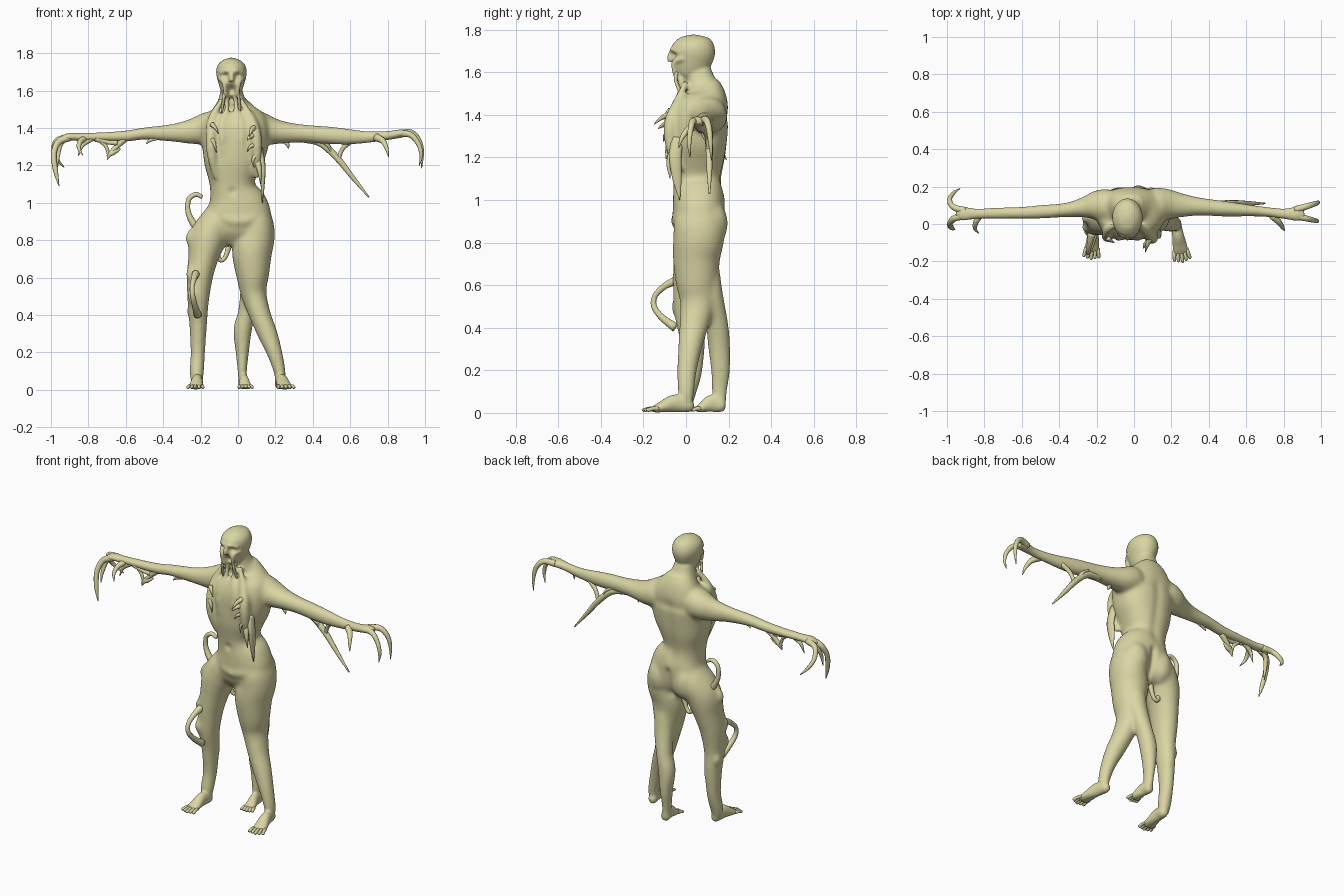
import bpy, bmesh, math
from mathutils import Vector

skin = bpy.data.materials.new("pale_olive_skin")
skin.diffuse_color = (0.70, 0.67, 0.37, 1)


def spline(pts, n):
    """Catmull-Rom through points that also carry their radii."""
    p = [Vector(q if len(q) == 5 else (*q, q[3])) for q in pts]
    p = [2 * p[0] - p[1]] + p + [2 * p[-1] - p[-2]]
    out = []
    for i in range(1, len(p) - 2):
        a, b, c, d = p[i - 1:i + 3]
        for k in range(n):
            t = k / n
            out.append(0.5 * (2 * b + (c - a) * t + (2 * a - 5 * b + 4 * c - d) * t * t
                              + (3 * b - a - 3 * c + d) * t ** 3))
    return out + [p[-2]]


def tube(bm, pts, sides=24, n=5, box=1.0):
    """Closed oval tube; points are x, y, z, radius across, radius deep; box < 1 squares it."""
    path = spline(pts, n)
    pos = [Vector(q[:3]) for q in path]
    chord = (pos[-1] - pos[0]).normalized()
    u = Vector((0, 1, 0)) if abs(chord.x) > 0.7 else Vector((1, 0, 0))
    rings = []

    def wave(c):
        return math.copysign(abs(c) ** box, c)
    for i, q in enumerate(path):
        t = (pos[min(i + 1, len(pos) - 1)] - pos[max(i - 1, 0)]).normalized()
        u = (u - t * u.dot(t)).normalized()
        v = t.cross(u)
        ra, rb = max(q[3], 0.001), max(q[4], 0.001)
        rings.append([bm.verts.new(pos[i] + u * ra * wave(math.cos(w)) + v * rb * wave(math.sin(w)))
                      for w in (2 * math.pi * k / sides for k in range(sides))])
    for r, s in zip(rings, rings[1:]):
        for k in range(sides):
            j = (k + 1) % sides
            bm.faces.new((r[k], r[j], s[j], s[k]))
    bm.faces.new(rings[0][::-1])
    bm.faces.new(rings[-1])


def finish(name, bm):
    bmesh.ops.recalc_face_normals(bm, faces=bm.faces)
    me = bpy.data.meshes.new(name)
    bm.to_mesh(me)
    bm.free()
    ob = bpy.data.objects.new(name, me)
    bpy.context.collection.objects.link(ob)
    me.materials.append(skin)
    me.shade_smooth()
    return ob


toes = []


def foot(bm, heel, toe, w):
    """Foot from heel to toe; its five small toes are collected for later."""
    h, t = Vector(heel), Vector(toe)
    d = t - h
    side = Vector((-d.y, d.x, 0)).normalized()
    rows = [(-0.1, .03, .012, .015), (0, .033, .026, .03), (.3, .045, w * .72, .042),
            (.6, .028, w * .92, .026), (.76, .018, w * .95, .016), (.82, .016, w * .75, .01)]
    tube(bm, [(*(h + d * f).xy, z, a, b) for f, z, a, b in rows])
    for k in range(-2, 3):
        s = h + d * .7 + side * k * w * .4
        e = h + d * (1 - .03 * abs(k)) + side * k * w * .5
        toes.append([(*s.xy, .02, .009), (*((s + e) / 2).xy, .02, .0095),
                     (*e.xy, .013, .0085), (*(e + d * .025).xy, .01, .002)])


body = bmesh.new()
# torso and neck
tube(body, [(0, .05, .77, .07, .05), (0, .055, .84, .165, .105), (0, .06, .93, .178, .122),
            (-.008, .06, 1.0, .16, .122), (-.03, .052, 1.09, .12, .114), (-.03, .052, 1.2, .151, .133),
            (-.018, .056, 1.3, .178, .141), (-.018, .062, 1.39, .185, .141), (-.022, .084, 1.45, .168, .118),
            (-.028, .088, 1.5, .118, .094), (-.033, .07, 1.55, .074, .072), (-.035, .055, 1.62, .054, .057)],
     32, 5, .86)
# head
tube(body, [(-.035, .02, 1.565, .03, .035), (-.035, .02, 1.59, .052, .07), (-.035, .026, 1.64, .07, .092),
            (-.035, .033, 1.695, .082, .104), (-.035, .036, 1.735, .074, .094), (-.035, .036, 1.762, .048, .066),
            (-.035, .036, 1.776, .012, .015)])
# brow, nose and jaw
tube(body, [(-.095, -.03, 1.695, .01), (-.06, -.062, 1.705, .012), (-.035, -.065, 1.7, .012),
            (-.01, -.062, 1.705, .012), (.025, -.03, 1.695, .01)], 10)
tube(body, [(-.035, -.06, 1.705, .01), (-.035, -.074, 1.675, .014), (-.035, -.074, 1.65, .014)], 10)
for s in (-1, 1):
    tube(body, [(-.035 + s * .062, -.01, 1.665, .014), (-.035 + s * .04, -.052, 1.648, .015),
                (-.035 + s * .033, -.055, 1.6, .012), (-.035 + s * .03, -.04, 1.565, .01)], 10)
# arms with shoulders
tube(body, [(-.06, .09, 1.4, .06, .07), (-.14, .096, 1.4, .09, .09), (-.2, .098, 1.39, .082, .08),
            (-.26, .09, 1.38, .058, .066), (-.36, .075, 1.374, .039, .047), (-.5, .065, 1.37, .035, .032),
            (-.6, .06, 1.357, .031, .029), (-.72, .058, 1.353, .029, .024), (-.84, .055, 1.352, .027, .021),
            (-.91, .055, 1.352, .036, .02), (-.95, .055, 1.335, .025, .014)])
tube(body, [(.04, .09, 1.4, .06, .07), (.11, .1, 1.4, .092, .087), (.17, .105, 1.385, .086, .076),
            (.25, .1, 1.376, .066, .059), (.36, .092, 1.37, .048, .048), (.5, .08, 1.36, .04, .046),
            (.6, .073, 1.353, .032, .04), (.7, .065, 1.352, .026, .03), (.8, .055, 1.36, .027, .024),
            (.87, .055, 1.37, .038, .022), (.91, .06, 1.37, .03, .014)])
# outer leg
tube(body, [(.07, .07, 1.0, .05, .07), (.094, .066, .91, .09, .118), (.095, .06, .82, .102, .12),
            (.075, .05, .74, .108, .113), (.078, .05, .62, .09, .1), (.083, .055, .52, .07, .084),
            (.118, .035, .4, .058, .067), (.158, .018, .3, .053, .055), (.195, .005, .2, .041, .045),
            (.222, 0, .1, .031, .037), (.225, 0, .04, .026, .03)])
# inner rear leg
tube(body, [(.075, .1, .66, .06, .06), (.07, .12, .55, .058, .055), (.048, .145, .42, .047, .053),
            (.025, .155, .32, .049, .052), (.023, .162, .2, .035, .044), (.023, .157, .1, .024, .034),
            (.027, .157, .04, .025, .03)])
# ragged leg
tube(body, [(-.08, .07, 1.0, .06, .07), (-.108, .068, .91, .09, .115), (-.16, .052, .81, .1, .113),
            (-.187, .038, .7, .08, .1), (-.205, .025, .6, .07, .088), (-.213, .018, .47, .057, .073),
            (-.213, .03, .35, .047, .061), (-.215, .03, .2, .038, .046), (-.22, .01, .1, .037, .038),
            (-.22, 0, .04, .03, .03)])
# buttocks
for x in (-.085, .09):
    tube(body, [(x, .11, .79, .03), (x, .118, .84, .068), (x, .122, .91, .073), (x, .11, .97, .055), (x, .1, 1.02, .03)])
# belly fold over the hips
tube(body, [(-.14, .02, .96, .02), (-.07, -.03, .92, .03), (0, -.042, .9, .03), (.08, -.03, .92, .03),
            (.14, .02, .97, .02)], 12)
# feet
foot(body, (.222, .015, 0), (.26, -.2, 0), .042)
foot(body, (.027, .17, 0), (.042, .02, 0), .035)
foot(body, (-.213, .012, 0), (-.229, -.185, 0), .04)
# skin folds running from the neck down the chest
tube(body, [(-.085, .0, 1.55, .016), (-.135, -.03, 1.46, .024), (-.145, -.062, 1.36, .03),
            (-.14, -.068, 1.25, .027), (-.12, -.045, 1.13, .014)], 12)
tube(body, [(.015, .0, 1.55, .016), (.07, -.045, 1.45, .024), (.095, -.073, 1.36, .033),
            (.1, -.07, 1.25, .028), (.1, -.03, 1.13, .016)], 12)
for a, b in ((-.06, -.085), (-.01, .02)):
    tube(body, [(a, -.02, 1.57, .014), (a, -.03, 1.5, .016), (b, -.062, 1.42, .02), (b, -.078, 1.34, .015),
                (b, -.075, 1.26, .008)], 12)
# skin bumps on the ragged leg
for x, y, z in ((-.248, .03, .81), (-.245, -.02, .62), (-.235, -.04, .5), (-.24, .05, .42), (-.2, .06, .32)):
    tube(body, [(x, y, z + .06, .008), (x - .005, y, z, .03), (x + .005, y, z - .07, .008)], 10)
ob = finish("body", body)

# fuse the parts into one soft skin
m = ob.modifiers.new("fuse", 'REMESH')
m.mode, m.voxel_size, m.use_smooth_shade = 'VOXEL', .0065, True
m = ob.modifiers.new("soften", 'SMOOTH')
m.factor, m.iterations = .5, 4
fused = bpy.data.meshes.new_from_object(ob.evaluated_get(bpy.context.evaluated_depsgraph_get()))
ob.modifiers.clear()
ob.data = fused
ob.data.materials.clear()
ob.data.materials.append(skin)

# blend the joints further, fading out down the legs and along the arms
bm = bmesh.new()
bm.from_mesh(fused)
for i in range(24):
    soft = [v for v in bm.verts if .12 + .02 * i < v.co.z < 1.55 and abs(v.co.x) < .46 - .006 * i]
    bmesh.ops.smooth_vert(bm, verts=soft, factor=.5, use_axis_x=True, use_axis_y=True, use_axis_z=True)
bm.to_mesh(fused)
bm.free()
fused.shade_smooth()

# pressed-in hollows: eyes, mouth, navel, spine and cleft (x, y, z, size, push along y)
dents = [(-.066, -.055, 1.68, .013, .014), (-.004, -.055, 1.68, .013, .014),
         (-.035, -.055, 1.605, .022, .03), (-.03, -.06, 1.06, .022, .008)]
dents += [(-.015, .18, 1.04 + .025 * i, .03, -.003) for i in range(15)]
dents += [(.003, .18, .8 + .02 * i, .022, -.008) for i in range(9)]
for v in fused.vertices:
    push = 0
    for x, y, z, r, d in dents:
        q = ((v.co.x - x) ** 2 + (v.co.z - z) ** 2) / r ** 2
        if q < 6 and abs(v.co.y - y) < .06:
            push += d * math.exp(-q)
    v.co.y += push


def strands(name, paths):
    bm = bmesh.new()
    for p in paths:
        tube(bm, p, 10, 5)
    finish(name, bm)


strands("toes", toes)
strands("left_claws", [
    [(-.9, .07, 1.35, .02), (-.965, .09, 1.335, .016), (-.986, .13, 1.28, .013), (-.965, .165, 1.23, .01), (-.93, .19, 1.19, .002)],
    [(-.9, .045, 1.35, .02), (-.96, .03, 1.325, .018), (-.985, .0, 1.26, .015), (-.975, -.02, 1.17, .013), (-.957, -.03, 1.09, .002)],
    [(-.92, .05, 1.345, .015), (-.95, .04, 1.31, .013), (-.962, .02, 1.25, .01), (-.965, .01, 1.19, .002)],
    [(-.82, .05, 1.345, .018), (-.845, .01, 1.325, .015), (-.85, -.025, 1.29, .01), (-.83, -.05, 1.255, .002)]])
strands("right_claws", [
    [(.86, .075, 1.37, .02), (.925, .095, 1.375, .017), (.967, .108, 1.335, .014), (.984, .115, 1.27, .011), (.982, .12, 1.185, .002)],
    [(.86, .045, 1.37, .02), (.92, .03, 1.365, .016), (.962, .02, 1.32, .013), (.98, .015, 1.26, .01), (.97, .02, 1.2, .002)],
    [(.74, .045, 1.35, .022), (.775, .01, 1.33, .016), (.795, -.02, 1.29, .01), (.805, -.035, 1.245, .002)]])
strands("arm_tatters", [
    [(.34, .1, 1.345, .022), (.44, .105, 1.32, .02), (.53, .11, 1.24, .018), (.61, .11, 1.14, .013), (.7, .11, 1.03, .004)],
    [(.44, .095, 1.34, .014, .03), (.48, .1, 1.31, .011, .028), (.5, .108, 1.27, .008, .016)],
    [(.61, .085, 1.335, .016), (.56, .1, 1.29, .012), (.535, .108, 1.23, .012)],
    [(.25, .09, 1.33, .012), (.265, .09, 1.31, .01), (.27, .09, 1.29, .002)],
    [(-.61, .055, 1.34, .02), (-.65, .05, 1.3, .014), (-.685, .045, 1.26, .012), (-.7, .04, 1.23, .002)],
    [(-.76, .05, 1.345, .02), (-.7, .045, 1.325, .012), (-.645, .045, 1.32, .015)],
    [(-.63, .05, 1.29, .006), (-.665, .045, 1.27, .014), (-.7, .04, 1.25, .006)],
    [(-.735, .05, 1.335, .014), (-.705, .045, 1.3, .01), (-.69, .045, 1.25, .008)],
    [(-.78, .05, 1.345, .016), (-.83, .045, 1.31, .012), (-.855, .04, 1.25, .002)],
    [(-.43, .06, 1.35, .014), (-.47, .055, 1.335, .01), (-.49, .055, 1.315, .002)]])
# strands falling from the corners of the mouth
strands("mouth_strands", [
    [(-.07, -.045, 1.6, .01), (-.076, -.048, 1.56, .008), (-.084, -.03, 1.51, .008), (-.086, -.025, 1.47, .002)],
    [(0, -.045, 1.6, .01), (.004, -.048, 1.56, .008), (.008, -.03, 1.51, .008), (.01, -.025, 1.47, .002)]])
# jagged torn edges of the chest
strands("chest_tatters", [
    [(.085, -.08, 1.4, .016), (.07, -.115, 1.385, .01), (.06, -.15, 1.355, .002)],
    [(.08, -.085, 1.36, .016), (.06, -.11, 1.35, .01), (.05, -.13, 1.335, .002)],
    [(.09, -.085, 1.31, .014), (.065, -.1, 1.3, .008), (.05, -.105, 1.275, .002)],
    [(.1, -.08, 1.26, .014), (.08, -.09, 1.23, .008), (.085, -.093, 1.19, .002)],
    [(-.14, -.075, 1.42, .014), (-.12, -.092, 1.4, .008), (-.105, -.1, 1.37, .002)],
    [(-.14, -.08, 1.34, .014), (-.125, -.09, 1.31, .008), (-.115, -.095, 1.27, .002)],
    [(.11, -.04, 1.29, .022, .03), (.133, -.05, 1.2, .014, .03), (.132, -.042, 1.1, .011, .023), (.13, -.03, 1.0, .002)],
    [(.1, -.06, 1.24, .02), (.115, -.08, 1.17, .012), (.12, -.075, 1.1, .002)]])
# drooping loops on hip, leg and crotch
strands("skin_loops", [
    [(-.19, .06, 1.03, .01), (-.225, .06, 1.045, .013), (-.262, .06, 1.02, .013), (-.268, .06, .96, .014),
     (-.245, .06, .9, .018), (-.2, .06, .84, .022)],
    [(-.225, -.05, .62, .022), (-.235, -.1, .595, .016), (-.245, -.145, .55, .013), (-.242, -.15, .5, .014),
     (-.23, -.115, .45, .016), (-.215, -.05, .4, .022)],
    [(-.12, .08, .74, .018), (-.095, .09, .695, .013), (-.068, .09, .71, .012), (-.045, .09, .78, .016)]])
